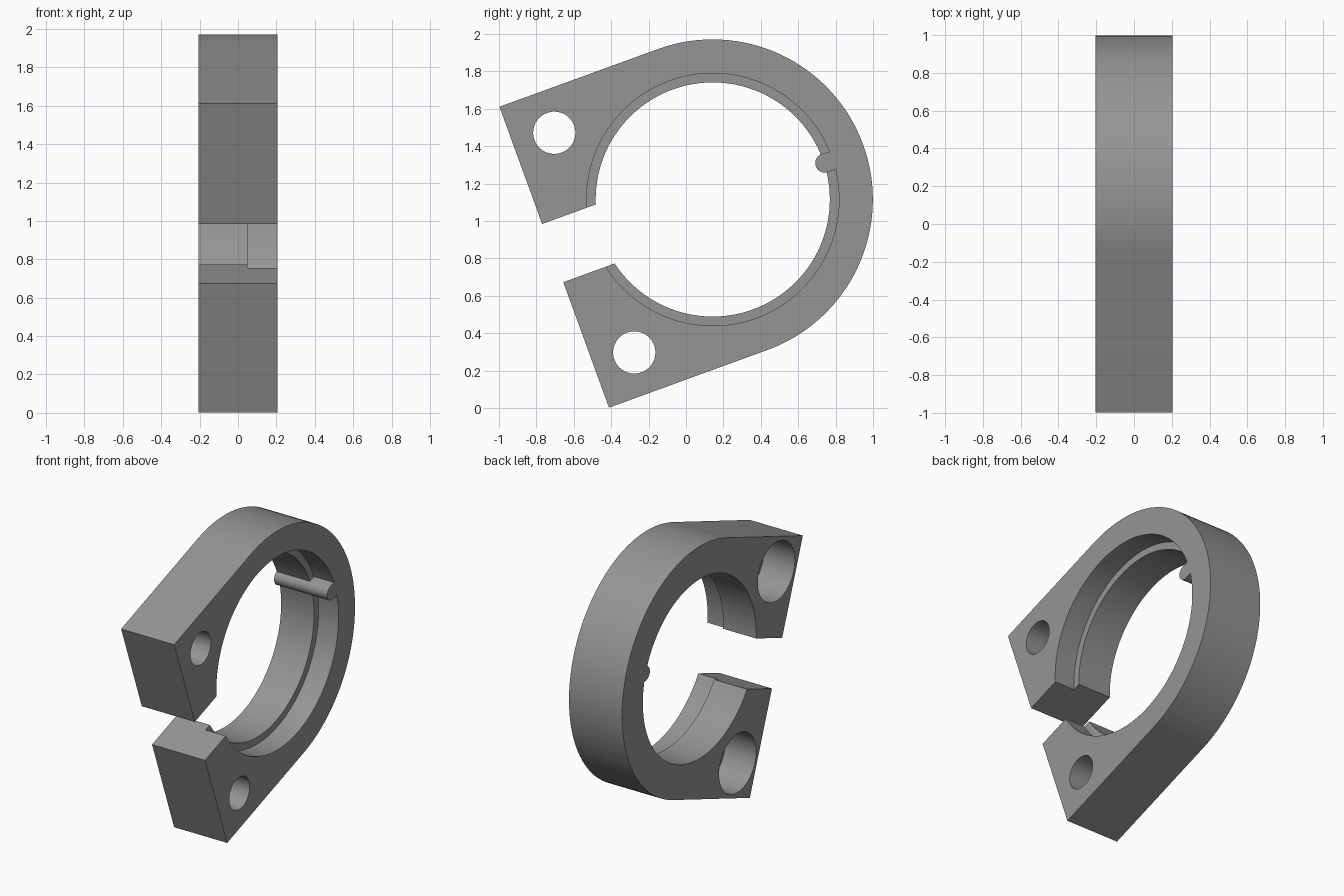
import bpy, bmesh
from math import sin, cos, pi, radians, asin

if "Cube" in bpy.data.objects:
    bpy.data.objects.remove(bpy.data.objects["Cube"])

TILT = radians(20)          # the clamp axis leans back by this angle
CY, CZ = 0.143, 1.115       # ring centre
HALF = 0.205                # half thickness along x
R_OUT, R_BORE, R_RECESS = 0.856, 0.626, 0.675
END, GAP_TOP, GAP_LOW = -0.902, 0.189, -0.142

grey = bpy.data.materials.new("mid_grey")
grey.diffuse_color = (0.30, 0.30, 0.30, 1)
grey.use_nodes = True
grey.node_tree.nodes["Principled BSDF"].inputs["Base Color"].default_value = grey.diffuse_color


def arc(cu, cv, r, a0, a1, n):
    return [(cu + r * cos(a0 + (a1 - a0) * i / n),
             cv + r * sin(a0 + (a1 - a0) * i / n)) for i in range(n + 1)]


def circle(cu, cv, r, n):
    return arc(cu, cv, r, 0, 2 * pi, n)[:-1]


def prism(name, outline, x0, x1):
    """Extrude a tilted (u, v) outline along x."""
    bm = bmesh.new()
    verts = [bm.verts.new((x0, CY + u * cos(TILT) - v * sin(TILT),
                           CZ + u * sin(TILT) + v * cos(TILT))) for u, v in outline]
    face = bm.faces.new(verts)
    new = bmesh.ops.extrude_face_region(bm, geom=[face])["geom"]
    bmesh.ops.translate(bm, vec=(x1 - x0, 0, 0),
                        verts=[g for g in new if isinstance(g, bmesh.types.BMVert)])
    bmesh.ops.recalc_face_normals(bm, faces=bm.faces)
    mesh = bpy.data.meshes.new(name)
    bm.to_mesh(mesh)
    bm.free()
    mesh.materials.append(grey)
    ob = bpy.data.objects.new(name, mesh)
    bpy.context.collection.objects.link(ob)
    return ob


def combine(target, tool, operation):
    bpy.context.view_layer.objects.active = target
    mod = target.modifiers.new(tool.name, 'BOOLEAN')
    mod.operation, mod.solver, mod.object = operation, 'EXACT', tool
    bpy.ops.object.modifier_apply(modifier=mod.name)
    bpy.data.objects.remove(tool)


# Split ring with two square lugs
outline = arc(0, 0, R_OUT, pi / 2, -pi / 2, 64)
outline += [(END, -R_OUT), (END, GAP_LOW)]
outline += arc(0, 0, R_BORE, -pi - asin(GAP_LOW / R_BORE),
               pi - asin(GAP_TOP / R_BORE), 112)
outline += [(END, GAP_TOP), (END, R_OUT)]
clamp = prism("clamp_body", outline, -HALF, HALF)

# Wider step in the bore on the right side
combine(clamp, prism("bore_step", circle(0, 0, R_RECESS, 128), 0.05, 0.3), 'DIFFERENCE')

# Bolt holes with wide counterbores on the left side
for v in (0.625, -0.625):
    combine(clamp, prism("bolt_hole", circle(-0.674, v, 0.113, 48), -0.3, 0.3), 'DIFFERENCE')
    combine(clamp, prism("counterbore", circle(-0.674, v, 0.205, 64), -0.3, 0.035), 'DIFFERENCE')

# Round-nosed key across the bore
a = radians(-2)
nose = arc(0.63, 0, 0.051, pi / 2, 3 * pi / 2, 20)
key = [(u * cos(a) - v * sin(a), u * sin(a) + v * cos(a))
       for u, v in nose + [(0.72, -0.051), (0.72, 0.051)]]
combine(clamp, prism("locating_key", key, -HALF, HALF), 'UNION')

bpy.ops.object.select_all(action='DESELECT')
clamp.select_set(True)
bpy.context.view_layer.objects.active = clamp
bpy.ops.object.shade_smooth_by_angle(angle=radians(30))
